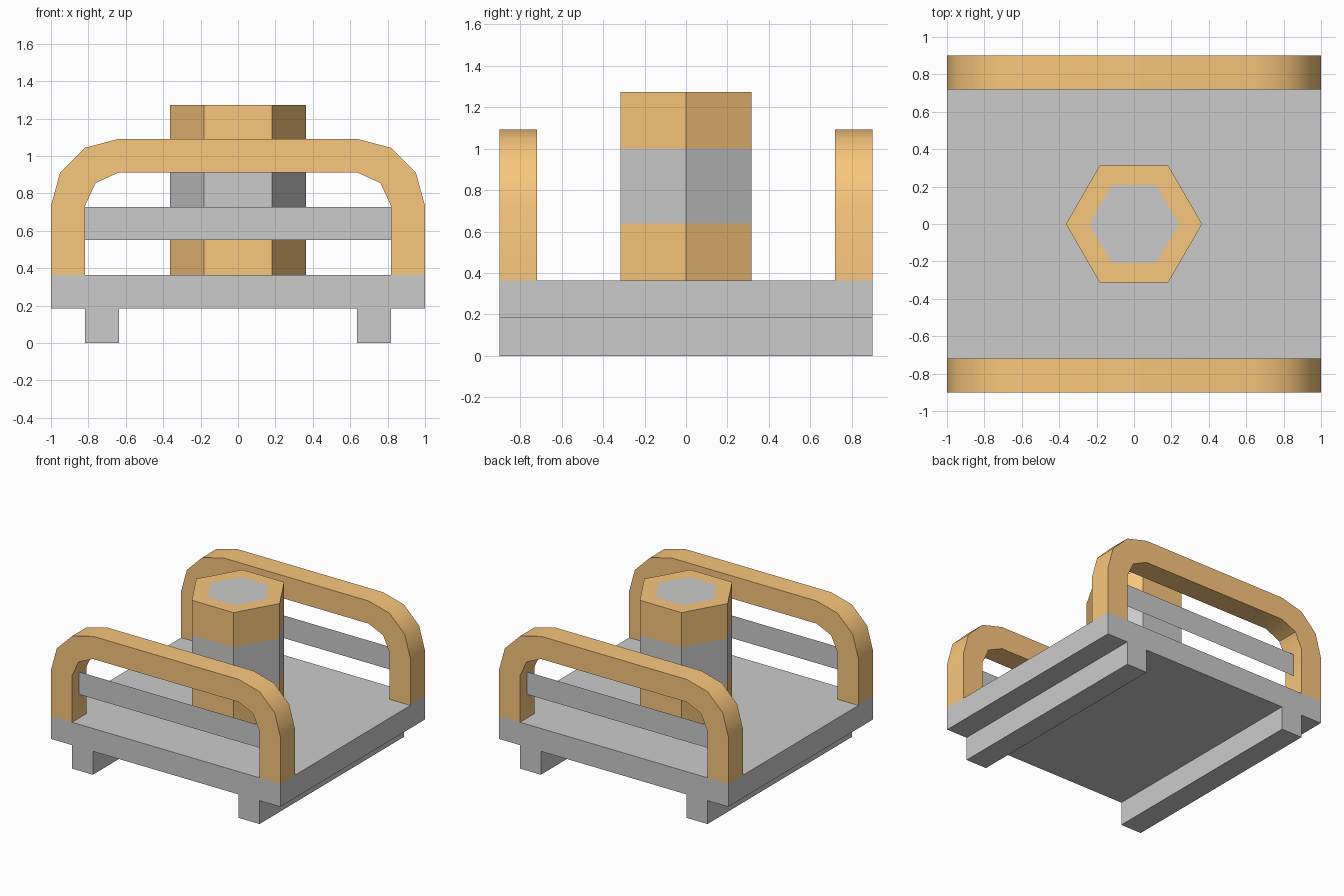
import bpy, bmesh
from math import cos, sin, pi, radians

if "Cube" in bpy.data.objects:
    bpy.data.objects.remove(bpy.data.objects["Cube"])

gold = bpy.data.materials.new("gold")
gold.diffuse_color = (0.95, 0.57, 0.2, 1)
gold.use_nodes = True
gold.node_tree.nodes["Principled BSDF"].inputs["Base Color"].default_value = gold.diffuse_color
grey = bpy.data.materials.new("grey")
grey.diffuse_color = (0.8, 0.8, 0.8, 1)
grey.use_nodes = True
grey.node_tree.nodes["Principled BSDF"].inputs["Base Color"].default_value = grey.diffuse_color


def finish(name, bm, mats=()):
    bmesh.ops.recalc_face_normals(bm, faces=bm.faces[:])
    me = bpy.data.meshes.new(name)
    bm.to_mesh(me)
    bm.free()
    ob = bpy.data.objects.new(name, me)
    bpy.context.collection.objects.link(ob)
    for m in mats:
        me.materials.append(m)
    return ob


def box(name, x0, x1, y0, y1, z0, z1):
    bm = bmesh.new()
    bmesh.ops.create_cube(bm, size=1)
    for v in bm.verts:
        v.co = ((x0 + x1) / 2 + v.co.x * (x1 - x0),
                (y0 + y1) / 2 + v.co.y * (y1 - y0),
                (z0 + z1) / 2 + v.co.z * (z1 - z0))
    return finish(name, bm)


# Base plate and the two skids under it
box("base_plate", -1, 1, -0.9, 0.9, 0.185, 0.365)
for side, x in (("left", -0.727), ("right", 0.727)):
    box(side + "_skid", x - 0.091, x + 0.091, -0.9, 0.9, 0, 0.185)

# Rounded handrail arches: right half of the outline, mirrored in x
outer = [(1, 0.365), (1, 0.733), (0.951, 0.912), (0.818, 1.044), (0.636, 1.092)]
inner = [(0.818, 0.365), (0.818, 0.733), (0.762, 0.855), (0.636, 0.913)]
outline = (outer + [(-x, z) for x, z in reversed(outer)]
           + [(-x, z) for x, z in inner] + list(reversed(inner)))

for side, s in (("front", -1), ("back", 1)):
    bm = bmesh.new()
    face = bm.faces.new([bm.verts.new((x, s * 0.72, z)) for x, z in outline])
    ext = bmesh.ops.extrude_face_region(bm, geom=[face], use_keep_orig=True)
    verts = [g for g in ext["geom"] if isinstance(g, bmesh.types.BMVert)]
    bmesh.ops.translate(bm, verts=verts, vec=(0, s * 0.18, 0))
    arch = finish(side + "_arch", bm, [gold])
    bpy.ops.object.select_all(action='DESELECT')
    arch.select_set(True)
    bpy.context.view_layer.objects.active = arch
    bpy.ops.object.shade_smooth_by_angle(angle=radians(40))

    # Thin sheet crossbar in the middle of the arch
    bm = bmesh.new()
    bm.faces.new([bm.verts.new((x, s * 0.81, z)) for x, z in
                  ((-0.818, 0.55), (0.818, 0.55), (0.818, 0.728), (-0.818, 0.728))])
    finish(side + "_crossbar", bm)

# Banded hexagonal post: rings of (radius, height, material of the band above)
rings = [(0.364, 0.365, 0), (0.364, 0.638, 1), (0.364, 1.0, 0),
         (0.364, 1.274, 0), (0.24, 1.274, 1)]
bm = bmesh.new()
loops = [[bm.verts.new((r * cos(i * pi / 3), r * sin(i * pi / 3), z)) for i in range(6)]
         for r, z, _ in rings]
for a, b, (_, _, mat) in zip(loops, loops[1:], rings):
    for i in range(6):
        j = (i + 1) % 6
        bm.faces.new((a[i], a[j], b[j], b[i])).material_index = mat
bm.faces.new(loops[-1]).material_index = 1
bm.faces.new(loops[0][::-1])
finish("hexagonal_post", bm, [gold, grey])
